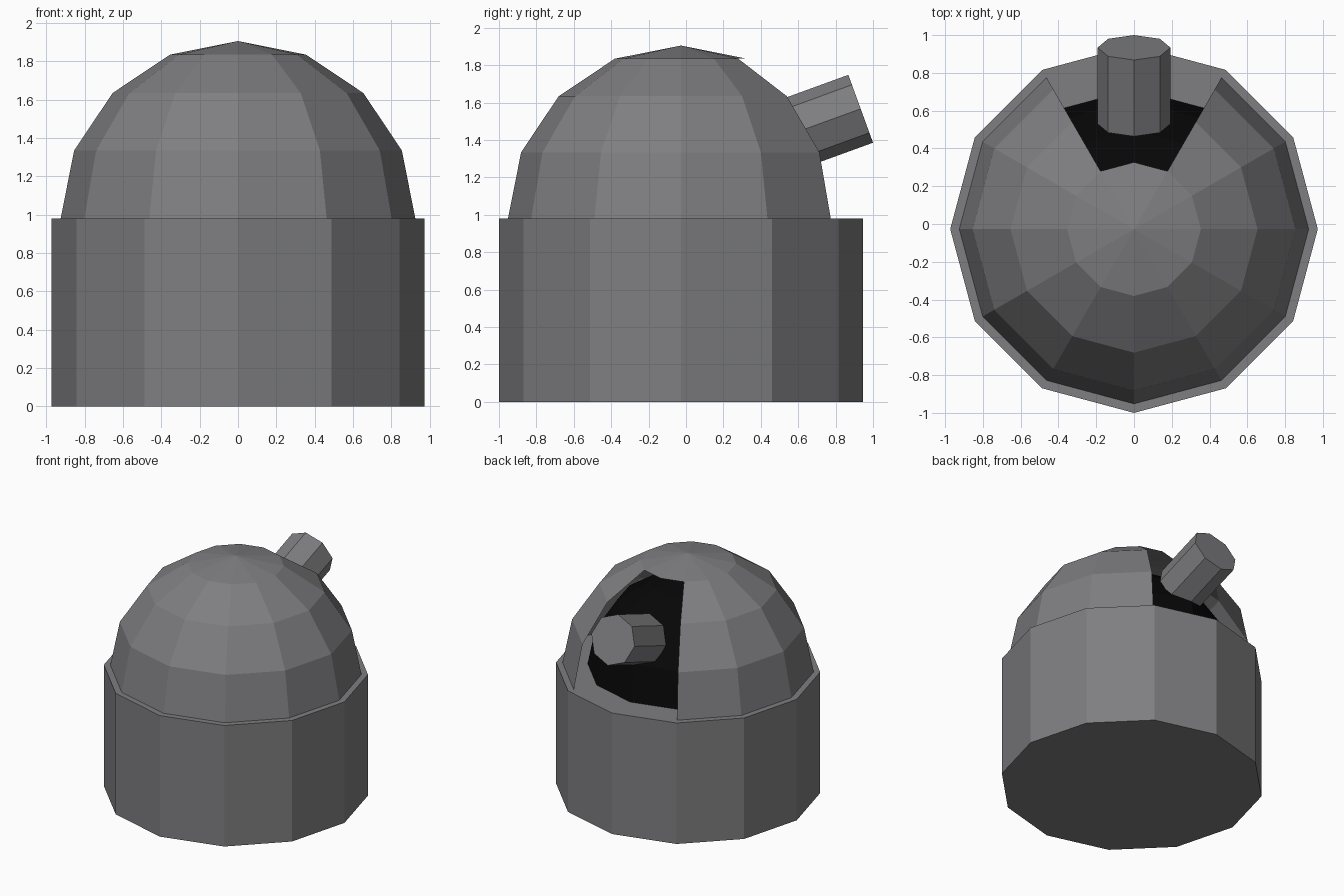
import bpy, bmesh, math
from mathutils import Matrix, Vector

cube = bpy.data.objects.get("Cube")
if cube:
    bpy.data.objects.remove(cube, do_unlink=True)


def make_material(name, colour):
    mat = bpy.data.materials.new(name)
    mat.use_nodes = True
    mat.diffuse_color = colour
    mat.node_tree.nodes["Principled BSDF"].inputs["Base Color"].default_value = colour
    return mat


grey = make_material("mid grey", (0.21, 0.21, 0.22, 1))
black = make_material("black", (0.002, 0.002, 0.002, 1))

CENTRE_Y = -0.027
DRUM_TOP = 0.98
SIDES = 12


def add_object(name, bm, mat):
    mesh = bpy.data.meshes.new(name)
    bm.to_mesh(mesh)
    bm.free()
    mesh.materials.append(mat)
    obj = bpy.data.objects.new(name, mesh)
    bpy.context.collection.objects.link(obj)
    return obj


def prism(name, sides, radius, length, matrix, mat):
    bm = bmesh.new()
    bmesh.ops.create_cone(bm, cap_ends=True, segments=sides, radius1=radius,
                          radius2=radius, depth=length, matrix=matrix)
    return add_object(name, bm, mat)


def half_dome(name, radius, mat, slot=False):
    bm = bmesh.new()
    bmesh.ops.create_uvsphere(bm, u_segments=SIDES, v_segments=8, radius=radius)
    doomed = []
    for face in bm.faces:
        c = face.calc_center_median()
        at_back = c.y > 0 and abs(c.x) < c.y * math.tan(math.radians(30))
        below_cap = len(face.verts) == 4
        if c.z < 0 or (slot and at_back and below_cap):
            doomed.append(face)
    bmesh.ops.delete(bm, geom=doomed, context='FACES')
    bmesh.ops.translate(bm, verts=bm.verts, vec=(0, CENTRE_Y, DRUM_TOP))
    return add_object(name, bm, mat)


# Round base wall
prism("drum", SIDES, 0.973, DRUM_TOP,
      Matrix.Translation((0, CENTRE_Y, DRUM_TOP / 2)), grey)

# Dome shell with the viewing slot, and the dark interior behind it
half_dome("dome_shell", 0.925, grey, slot=True)
half_dome("dark_interior", 0.74, black)

# Telescope tube rising from the slot
tilt = math.radians(20)
axis = Vector((0, math.cos(tilt), math.sin(tilt)))
tube_length = 0.43
tube_end = Vector((0, 0.934, 1.567))
prism("telescope_tube", 8, 0.193, tube_length,
      Matrix.Translation(tube_end - axis * tube_length / 2)
      @ Matrix.Rotation(tilt - math.pi / 2, 4, 'X'), grey)
